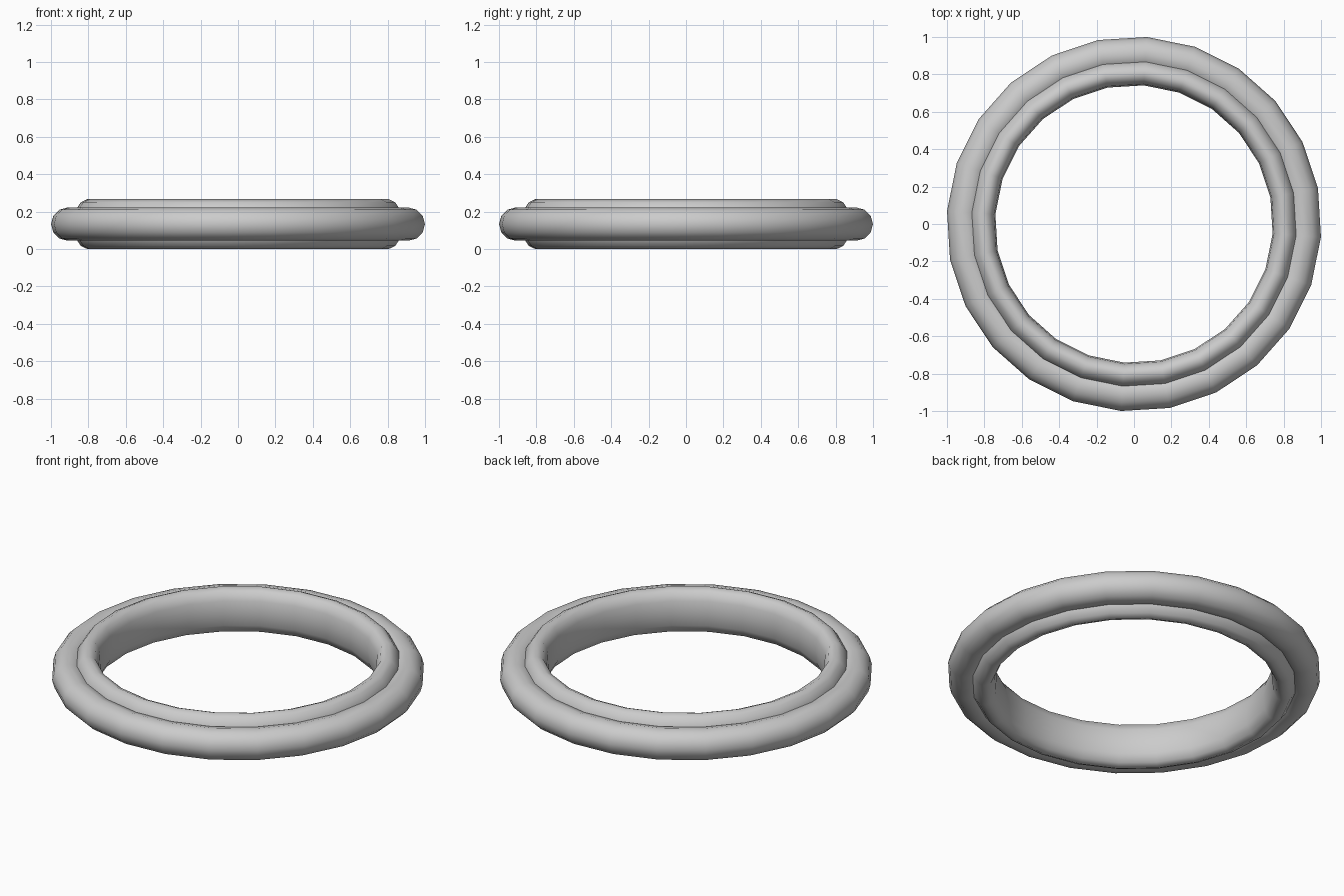
import bpy, bmesh
from math import cos, sin, pi, radians

if "Cube" in bpy.data.objects:
    bpy.data.objects.remove(bpy.data.objects["Cube"])

SIDES = 24
TURN = radians(11)      # rotation of the polygonal rings
MID = 0.133             # mid height of both rings


def ring(name, profile):
    """Sweep a closed (radius, z offset) profile round the z axis."""
    bm = bmesh.new()
    loops = []
    for i in range(SIDES):
        a = TURN + 2 * pi * i / SIDES
        loops.append([bm.verts.new((r * cos(a), r * sin(a), MID + z)) for r, z in profile])
    n = len(profile)
    for i in range(SIDES):
        p, q = loops[i], loops[(i + 1) % SIDES]
        for j in range(n):
            k = (j + 1) % n
            bm.faces.new((p[j], q[j], q[k], p[k]))
    bmesh.ops.recalc_face_normals(bm, faces=bm.faces[:])
    for f in bm.faces:
        f.smooth = True
    me = bpy.data.meshes.new(name)
    bm.to_mesh(me)
    bm.free()
    ob = bpy.data.objects.new(name, me)
    bpy.context.collection.objects.link(ob)
    return ob


# Outer round ring
ring("outer_ring", [(0.912 + 0.09 * cos(2 * pi * k / 12), 0.089 * sin(2 * pi * k / 12))
                    for k in range(12)])

# Inner taller band with rounded rims, mirrored top to bottom
upper = [(0.871, 0.075), (0.842, 0.117), (0.808, 0.133), (0.772, 0.117), (0.75, 0.072)]
lower = [(r, -z) for r, z in reversed(upper)]
ring("inner_band", [(0.878, 0)] + upper + [(0.743, 0)] + lower)
